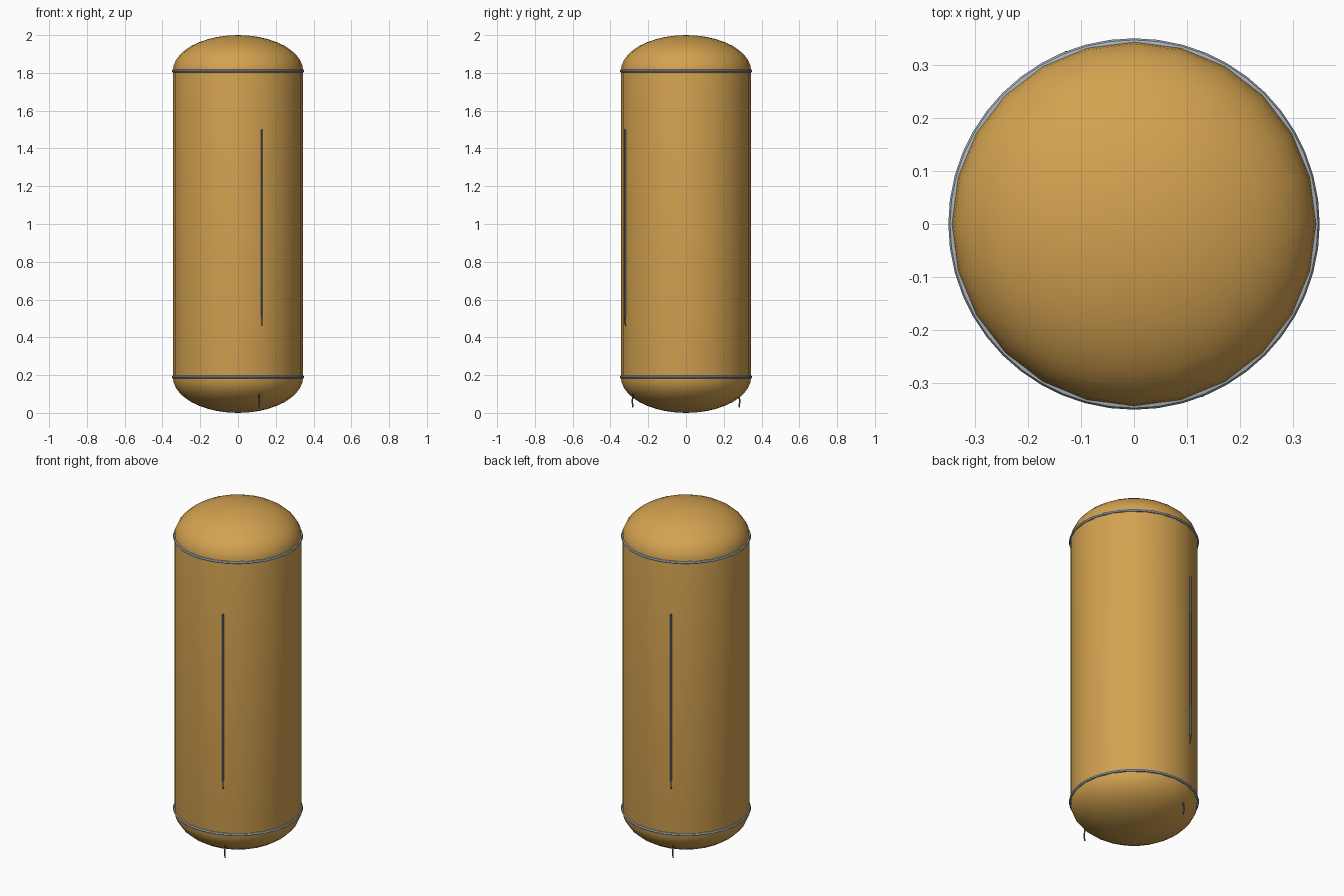
import bpy, bmesh, math
from mathutils import Vector

cube = bpy.data.objects.get("Cube")
if cube:
    bpy.data.objects.remove(cube, do_unlink=True)

RADIUS, SIDES, DOME, SEAM = 0.345, 24, 0.19, 0.81
MID = 1.0


def material(name, colour):
    m = bpy.data.materials.new(name)
    m.use_nodes = True
    m.diffuse_color = colour
    m.node_tree.nodes["Principled BSDF"].inputs["Base Color"].default_value = colour
    return m


ochre = material("ochre foam", (0.65, 0.36, 0.08, 1))
grey = material("light grey metal", (0.40, 0.45, 0.50, 1))
slate = material("dark slate", (0.10, 0.115, 0.135, 1))


def lathe(name, profile, sides, mat, closed=False):
    """Spin a profile of (radius, height) pairs around z."""
    bm = bmesh.new()
    verts = [bm.verts.new((r, 0, z)) for r, z in profile]
    pairs = list(zip(verts, verts[1:] + verts[:1])) if closed else list(zip(verts, verts[1:]))
    edges = [bm.edges.new(p) for p in pairs]
    bmesh.ops.spin(bm, geom=verts + edges, axis=(0, 0, 1), cent=(0, 0, 0),
                   angle=math.tau, steps=sides, use_merge=False)
    bmesh.ops.remove_doubles(bm, verts=bm.verts, dist=0.0001)
    bmesh.ops.recalc_face_normals(bm, faces=bm.faces)
    return finish(name, bm, mat)


def finish(name, bm, mat):
    mesh = bpy.data.meshes.new(name)
    bm.to_mesh(mesh)
    bm.free()
    mesh.materials.append(mat)
    obj = bpy.data.objects.new(name, mesh)
    bpy.context.collection.objects.link(obj)
    bpy.ops.object.select_all(action="DESELECT")
    obj.select_set(True)
    bpy.context.view_layer.objects.active = obj
    bpy.ops.object.shade_smooth_by_angle(angle=math.radians(40))
    return obj


def pipe(name, points, radius, mat):
    """Round tube along a path."""
    curve = bpy.data.curves.new(name, "CURVE")
    curve.dimensions = "3D"
    curve.bevel_depth = radius
    curve.bevel_resolution = 1
    curve.use_fill_caps = True
    spline = curve.splines.new("POLY")
    spline.points.add(len(points) - 1)
    for p, co in zip(spline.points, points):
        p.co = (*co, 1)
        p.radius = 1
    curve.materials.append(mat)
    obj = bpy.data.objects.new(name, curve)
    bpy.context.collection.objects.link(obj)


# Tank barrel with elliptical domes
steps = 10
arc = [i * math.pi / 2 / steps for i in range(steps + 1)]
upper = [(RADIUS * math.cos(a), MID + SEAM + DOME * math.sin(a)) for a in arc]
lower = [(r, 2 * MID - z) for r, z in reversed(upper)]
lathe("tank_shell", lower + upper, SIDES, ochre)

# Seam rings
for name, z in (("upper_ring", MID + SEAM), ("lower_ring", MID - SEAM)):
    section = [(RADIUS - 0.005 + 0.011 * math.cos(a), z + 0.009 * math.sin(a))
               for a in (i * math.tau / 8 for i in range(8))]
    lathe(name, section, 48, grey, closed=True)

# Cable trays with feed lines, front and back
bearing = math.radians(-68.4)
for name, turn in (("front", 0), ("back", math.pi)):
    out = Vector((math.cos(bearing + turn), math.sin(bearing + turn), 0))

    def at(r, z):
        return out * r + Vector((0, 0, z))

    pipe(name + "_cable_tray", [at(0.346, 0.51), at(0.346, 1.5)], 0.006, slate)
    pipe(name + "_feed_line", [at(0.335, 0.56), at(0.348, 0.53), at(0.348, 0.48),
                               at(0.342, 0.46)], 0.003, slate)
    pipe(name + "_drain_line", [at(0.29, 0.12), at(0.302, 0.10), at(0.306, 0.06),
                                at(0.302, 0.03)], 0.004, slate)
